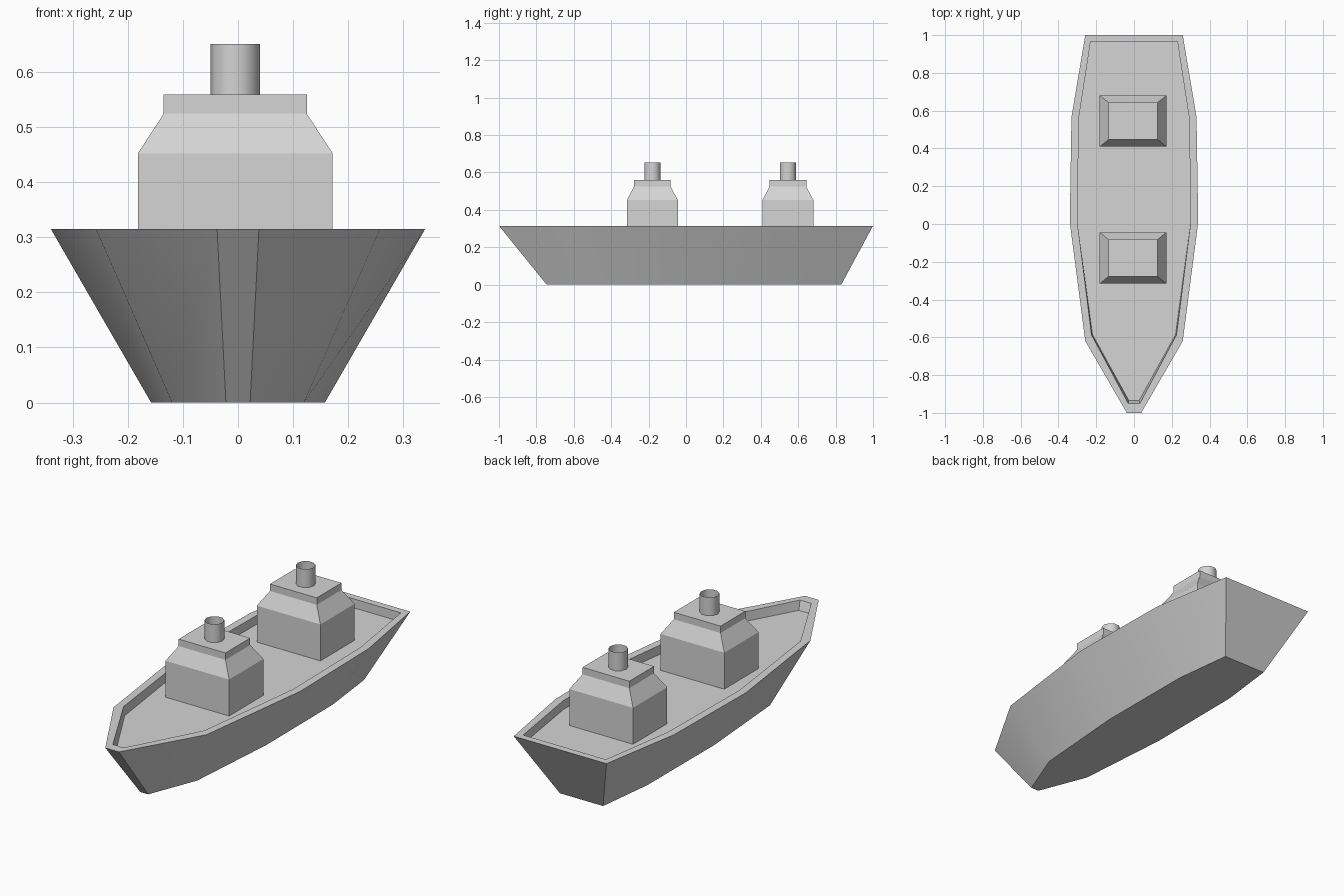
import bpy
import bmesh
import math

cube = bpy.data.objects.get("Cube")
if cube:
    bpy.data.objects.remove(cube)

grey = bpy.data.materials.new("plain_grey")
grey.use_nodes = True
colour = (0.66, 0.66, 0.66, 1)
grey.diffuse_color = colour
grey.node_tree.nodes["Principled BSDF"].inputs["Base Color"].default_value = colour


def loft(name, rings, cap_start=True, cap_end=True):
    """Join counter-clockwise rings of points into a skin, with optional caps."""
    bm = bmesh.new()
    loops = [[bm.verts.new(p) for p in ring] for ring in rings]
    n = len(loops[0])
    for a, b in zip(loops, loops[1:]):
        for i in range(n):
            j = (i + 1) % n
            bm.faces.new((a[i], a[j], b[j], b[i]))
    if cap_start:
        bm.faces.new(loops[0][::-1])
    if cap_end:
        bm.faces.new(loops[-1])
    mesh = bpy.data.meshes.new(name)
    bm.to_mesh(mesh)
    bm.free()
    mesh.materials.append(grey)
    obj = bpy.data.objects.new(name, mesh)
    bpy.context.collection.objects.link(obj)
    return obj


def smooth(obj, angle):
    bpy.ops.object.select_all(action='DESELECT')
    obj.select_set(True)
    bpy.context.view_layer.objects.active = obj
    bpy.ops.object.shade_smooth_by_angle(angle=math.radians(angle))


def mirrored(half, z):
    """Closed outline from (half width, y) stations running bow to stern."""
    right = [(x, y, z) for x, y in half]
    return right + [(-x, y, z) for x, y in reversed(half)]


# Hull: keel outline, outer rail, inner rail, sunken deck
RAIL, DECK = 0.315, 0.27
keel = [(0.022, -0.745), (0.12, -0.495), (0.158, 0.0), (0.156, 0.53), (0.12, 0.83)]
outer = [(0.038, -1.0), (0.258, -0.62), (0.34, 0.01), (0.331, 0.567), (0.258, 1.0)]
inner = [(0.031, -0.95), (0.225, -0.587), (0.3, 0.01), (0.292, 0.56), (0.23, 0.965)]
floor = [(0.027, -0.935), (0.22, -0.585), (0.3, 0.01), (0.292, 0.56), (0.23, 0.965)]
hull = loft("hull", [mirrored(keel, 0), mirrored(outer, RAIL),
                     mirrored(inner, RAIL), mirrored(floor, DECK)])
smooth(hull, 30)


def rectangle(cx, cy, hx, hy, z):
    return [(cx + sx * hx, cy + sy * hy, z)
            for sx, sy in ((-1, -1), (1, -1), (1, 1), (-1, 1))]


def circle(cx, cy, r, z, sides=10):
    return [(cx + r * math.cos(math.tau * i / sides),
             cy + r * math.sin(math.tau * i / sides), z) for i in range(sides)]


# Two deckhouses, each with an open funnel
CX = -0.005
for place, cy in (("front", -0.18), ("rear", 0.545)):
    steps = [(0.177, 0.136, DECK), (0.177, 0.136, 0.453),
             (0.13, 0.098, 0.525), (0.13, 0.098, 0.56)]
    loft(place + "_deckhouse", [rectangle(CX, cy, *s) for s in steps])
    funnel = loft(place + "_funnel",
                  [circle(CX, cy, 0.045, z) for z in (0.56, 0.652)], False, False)
    smooth(funnel, 40)
